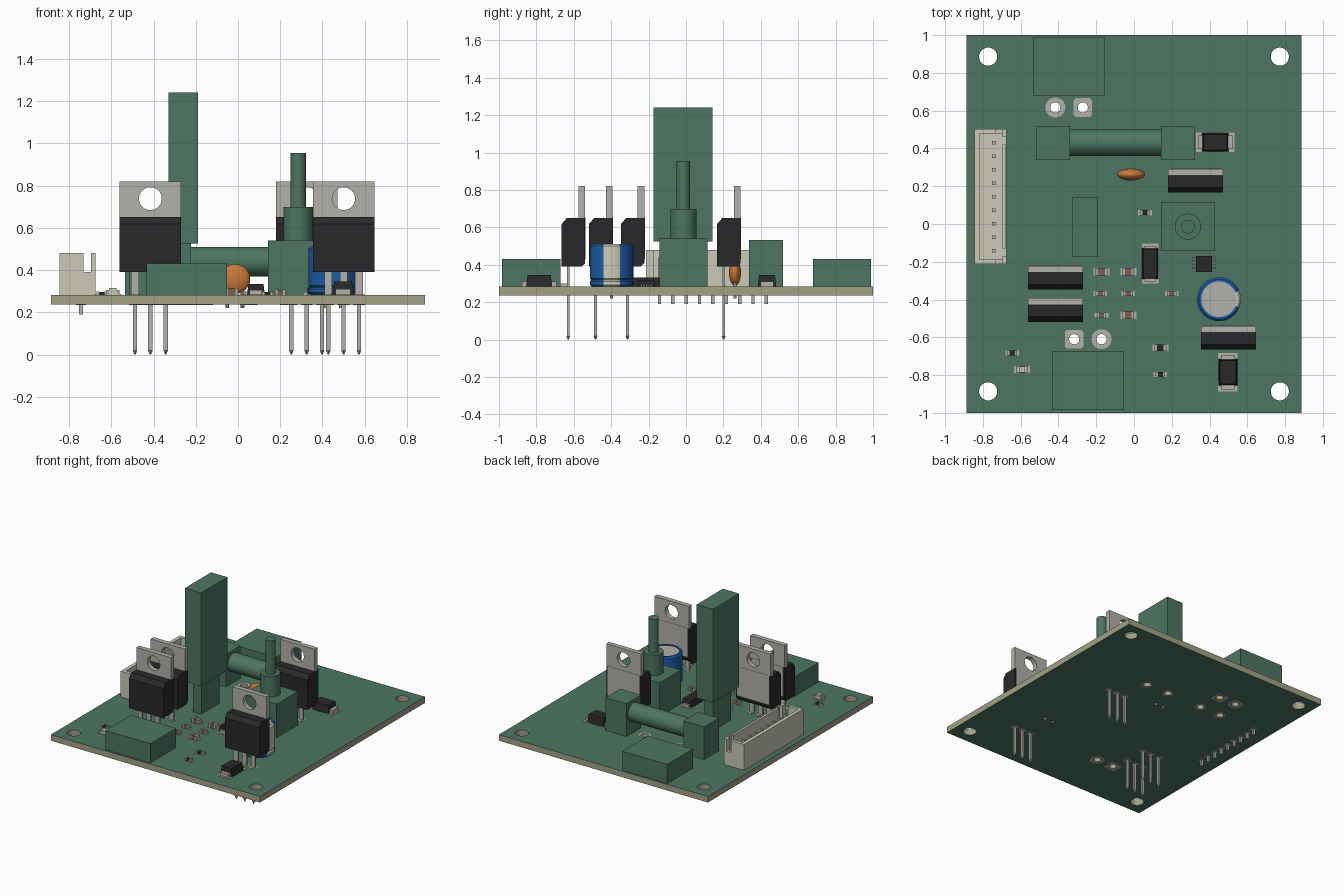
import bpy, bmesh, math
from mathutils import Matrix, Vector

if "Cube" in bpy.data.objects:
    bpy.data.objects.remove(bpy.data.objects["Cube"])

TOP, BOT = 0.283, 0.237          # board faces


def mat(name, r, g, b):
    m = bpy.data.materials.new(name)
    m.diffuse_color = (r, g, b, 1)
    m.use_nodes = True
    m.node_tree.nodes["Principled BSDF"].inputs["Base Color"].default_value = m.diffuse_color
    return m


GREEN = mat("green", .075, .18, .125)
TAN = mat("board_edge", .36, .36, .24)
METAL = mat("metal", .45, .44, .41)
BLACK = mat("black", .022, .022, .024)
BLUE = mat("blue", .012, .11, .40)
ORANGE = mat("orange", .58, .19, .04)
CREAM = mat("cream", .60, .59, .48)
BROWN = mat("brown", .20, .11, .08)


def finish(name, bm, *mats):
    bmesh.ops.recalc_face_normals(bm, faces=bm.faces)
    me = bpy.data.meshes.new(name)
    bm.to_mesh(me)
    bm.free()
    for m in mats:
        me.materials.append(m)
    ob = bpy.data.objects.new(name, me)
    bpy.context.collection.objects.link(ob)
    return ob


def add_box(bm, x0, x1, y0, y1, z0, z1, inset=0):
    c = Vector(((x0 + x1) / 2, (y0 + y1) / 2, (z0 + z1) / 2))
    m = Matrix.Translation(c) @ Matrix.Diagonal((x1 - x0, y1 - y0, z1 - z0, 1))
    vs = bmesh.ops.create_cube(bm, size=1, matrix=m)["verts"]
    for v in vs:                  # optional draft toward the top
        if v.co.z > c.z:
            v.co.x -= math.copysign(inset, v.co.x - c.x)
            v.co.y -= math.copysign(inset, v.co.y - c.y)


def boxes(name, m, *dims):
    bm = bmesh.new()
    for d in dims:
        add_box(bm, *d)
    return finish(name, bm, m)


def add_cyl(bm, c, r, h, axis="Z", seg=32):
    rot = {"Z": Matrix(), "X": Matrix.Rotation(math.pi / 2, 4, "Y"),
           "Y": Matrix.Rotation(math.pi / 2, 4, "X")}[axis]
    bmesh.ops.create_cone(bm, cap_ends=True, segments=seg, radius1=r, radius2=r,
                          depth=h, matrix=Matrix.Translation(c) @ rot)


def cyl(name, m, c, r, h, axis="Z", seg=32):
    bm = bmesh.new()
    add_cyl(bm, c, r, h, axis, seg)
    return finish(name, bm, m)


def cut(ob, bm):
    cutter = finish("cutter", bm)
    cutter.hide_render = True
    mod = ob.modifiers.new("holes", "BOOLEAN")
    mod.operation, mod.object, mod.solver = "DIFFERENCE", cutter, "EXACT"
    bpy.context.view_layer.objects.active = ob
    bpy.ops.object.modifier_apply(modifier=mod.name)
    bpy.data.objects.remove(cutter)


# circuit board with mounting, terminal and fuse holes
mounts = [(sx * .772, sy * .886) for sx in (-1, 1) for sy in (-1, 1)]
terminals = [(-.416, .617, 0), (-.271, .617, 1), (-.317, -.61, 1), (-.172, -.61, 0)]
fuse_pads = [(x, .43) for x in (-.43, -.25, .05, .24)]
board = boxes("circuit_board", TAN, (-.886, .886, -1, 1, BOT, TOP))
bm = bmesh.new()
for x, y in mounts:
    add_cyl(bm, (x, y, .26), .048, .2)
for p in terminals + fuse_pads:
    add_cyl(bm, (p[0], p[1], .26), .027, .2)
cut(board, bm)
board.data.materials.append(GREEN)
for p in board.data.polygons:
    if abs(p.normal.z) > .9:
        p.material_index = 1


# solder pads: thin washers on both faces
def ring(bm, x, y, r_in, r_out, z0, z1, square=False, n=24):
    loops = []
    for r, z in ((r_in, z0), (r_out, z0), (r_out, z1), (r_in, z1)):
        row = []
        for i in range(n):
            a = 2 * math.pi * (i + .5) / n
            k = r / max(abs(math.cos(a)), abs(math.sin(a))) * .93 if square and r == r_out else r
            row.append(bm.verts.new((x + k * math.cos(a), y + k * math.sin(a), z)))
        loops.append(row)
    for j in range(4):
        a, b = loops[j], loops[(j + 1) % 4]
        for i in range(n):
            bm.faces.new((a[i], a[(i + 1) % n], b[(i + 1) % n], b[i]))


bm = bmesh.new()
for z0, z1 in ((BOT - .002, BOT), (TOP, TOP + .002)):
    for x, y, sq in terminals:
        ring(bm, x, y, .027, .053, z0, z1, sq)
    for x, y in fuse_pads:
        ring(bm, x, y, .027, .042, z0, z1)
    for cx, cy in ((-.415, -.31), (-.415, -.483), (.5, -.63), (.325, .2)):
        for k in (-1, 0, 1):
            ring(bm, cx + k * .0727, cy, .008, .028, z0, z1)
    for k in range(9):
        ring(bm, -.743, -.142 + k * .0715, .008, .024, z0, z1)
finish("solder_pads", bm, METAL)

# plain green blocks: terminals, converter, fuse, switch
boxes("battery_terminal", GREEN, (-.534, -.153, .68, .99, TOP, .43))
boxes("light_terminal", GREEN, (-.434, -.053, -.985, -.672, TOP, .43))
boxes("converter_header", GREEN, (-.296, -.223, -.125, .093, TOP, .525))
boxes("converter_module", GREEN, (-.328, -.19, -.175, .142, .525, 1.24))
boxes("fuse_clips", GREEN, (-.517, -.34, .338, .518, TOP, .533),
      (.143, .32, .338, .518, TOP, .533))
cyl("fuse_tube", GREEN, (-.098, .43, .44), .07, .49, "X")
boxes("switch_body", GREEN, (.143, .428, -.143, .115, TOP, .54))
cyl("switch_collar", GREEN, (.285, -.014, .618), .069, .16)
cyl("switch_lever", GREEN, (.285, -.014, .825), .036, .26)


# upright power packages
def power_package(name, cx, back):
    prof = [(-.126, .39), (-.126, .618), (-.098, .65), (0, .65), (0, .41), (-.02, .39)]
    bm = bmesh.new()
    f = bm.faces.new([bm.verts.new((cx - .146, back + y, z)) for y, z in prof])
    ext = bmesh.ops.extrude_face_region(bm, geom=[f])["geom"]
    bmesh.ops.translate(bm, vec=(.292, 0, 0),
                        verts=[g for g in ext if isinstance(g, bmesh.types.BMVert)])
    finish(name + "_body", bm, BLACK)
    tab = boxes(name + "_tab", METAL, (cx - .146, cx + .146, back - .036, back, .65, .82))
    bm = bmesh.new()
    add_cyl(bm, (cx, back, .738), .054, .2, "Y")
    cut(tab, bm)
    boxes(name + "_heat_plate", METAL,
          (cx - .135, cx + .135, back - .03, back + .002, .43, .652))
    bm = bmesh.new()
    y = back - .091
    for k in (-1, 0, 1):
        x = cx + k * .0727
        add_box(bm, x - .018, x + .018, y - .007, y + .007, .27, .40)
        add_box(bm, x - .01, x + .01, y - .007, y + .007, .02, .27)
        bmesh.ops.create_cone(bm, cap_ends=True, segments=4, radius1=.003, radius2=.011,
                              depth=.02, matrix=Matrix.Translation((x, y, .01)))
    finish(name + "_legs", bm, METAL)


for n, x, y in (("digital_regulator", -.415, -.222), ("analog_regulator", -.415, -.393),
                ("input_transistor", .325, .292), ("light_transistor", .5, -.539)):
    power_package(n, x, y)

# nine-pin main connector: tray with notched ends and pins
boxes("main_connector_shell", CREAM,
      (-.845, -.675, -.213, .503, TOP, .325), (-.845, -.818, -.213, .503, .325, .48),
      (-.697, -.675, -.213, -.17, .325, .48), (-.697, -.675, .46, .503, .325, .48),
      (-.697, -.680, -.13, .42, .325, .48),
      *[(a, b, y, y + .025, .325, h) for y in (-.213, .478)
        for a, b, h in ((-.818, -.732, .48), (-.732, -.697, .39))])
boxes("main_connector_pins", METAL,
      *[(-.752, -.734, y - .009, y + .009, .19, .44)
        for y in (-.142 + k * .0715 for k in range(9))])

# electrolytic capacitor: lathed can with base groove and marked stripe
prof = [(0, .283), (.106, .283), (.116, .293), (.116, .31), (.109, .318), (.116, .326),
        (.116, .50), (.106, .511), (.094, .511), (.094, .506), (0, .506)]
bm, n = bmesh.new(), 48
rows = [[bm.verts.new((.45 + r * math.cos(2 * math.pi * i / n),
                       -.398 + r * math.sin(2 * math.pi * i / n), z)) for i in range(n)]
        for r, z in prof]
for a, b in zip(rows, rows[1:]):
    for i in range(n):
        f = bm.faces.new((a[i], a[(i + 1) % n], b[(i + 1) % n], b[i]))
        f.material_index = 2 if i < 3 or i >= n - 3 else 0
        if b is rows[-1]:
            f.material_index = 1
bmesh.ops.remove_doubles(bm, verts=bm.verts, dist=1e-5)
finish("bulk_capacitor", bm, BLUE, METAL, CREAM)

# disc capacitor
bm = bmesh.new()
bmesh.ops.create_uvsphere(bm, u_segments=32, v_segments=16, radius=1,
                          matrix=Matrix.Translation((-.015, .262, .358))
                          @ Matrix.Diagonal((.073, .032, .07, 1)))
finish("disc_capacitor", bm, ORANGE)
bm = bmesh.new()
for x, y, z1 in ((-.09, .262, .29), (-.051, .262, .33), (.021, .262, .33),
                 (.414, -.398, .29), (.486, -.398, .29)):
    if x > -.08:
        add_cyl(bm, (x, y, (z1 + .22) / 2), .009, z1 - .22, seg=12)
finish("capacitor_leads", bm, METAL)


# surface-mount parts: tapered body with two end terminals
def chip(name, x, y, length, w, h, m, along="x", over=.0, taper=0):
    def dims(a0, a1, b, z1):
        return ((x + a0, x + a1, y - b, y + b, TOP, z1) if along == "x"
                else (x - b, x + b, y + a0, y + a1, TOP, z1))
    L = length / 2
    bm = bmesh.new()
    add_box(bm, *dims(-L, L, w / 2, TOP + h), inset=taper)
    finish(name, bm, m)
    e, k = L + max(over, .002), L - length * .2
    zt, b = (TOP + h * .45, w * .36) if over else (TOP + h + .002, w / 2 + .001)
    boxes(name + "_ends", METAL, dims(-e, -k, b, zt), dims(k, e, b, zt))
    boxes(name + "_pads", METAL, dims(-e - .011, -k, w * .52, TOP + .002),
          dims(k, e + .011, w * .52, TOP + .002))


chip("input_diode", .43, .433, .14, .1, .062, BLACK, "x", .022, .008)
chip("light_diode", .497, -.785, .14, .1, .062, BLACK, "y", .022, .008)
chip("middle_diode", .085, -.21, .165, .084, .05, BLACK, "y", .012, .006)
for i, (x, y) in enumerate([(-.172, -.253), (-.03, -.253), (-.03, -.483)]):
    chip(f"large_chip_capacitor_{i}", x, y, .058, .037, .03, BROWN)
for i, (x, y) in enumerate([(-.178, -.367), (-.03, -.367), (.2, -.367), (-.172, -.483)]):
    chip(f"small_chip_capacitor_{i}", x, y, .046, .025, .022, BROWN)
for i, (x, y, s) in enumerate([(.058, .06, .046), (.14, -.655, .058), (.14, -.797, .046),
                               (-.645, -.683, .046)]):
    chip(f"chip_resistor_{i}", x, y, s, s * .58, .014, BLACK)
chip("indicator_lamp", -.593, -.77, .06, .036, .02, CREAM)
boxes("indicator_lens", CREAM, (-.61, -.576, -.786, -.754, .30, .315))

# controller chip with side pins
boxes("controller_chip", BLACK, (.328, .412, -.253, -.169, TOP + .004, .318))
boxes("controller_pins", METAL,
      *[(x, x + .022, y - .004, y + .004, TOP, .296) for x in (.308, .41)
        for y in (-.24 + k * .0145 for k in range(5))])

bpy.ops.object.select_all(action="SELECT")
bpy.ops.object.shade_smooth_by_angle(angle=math.radians(30))
